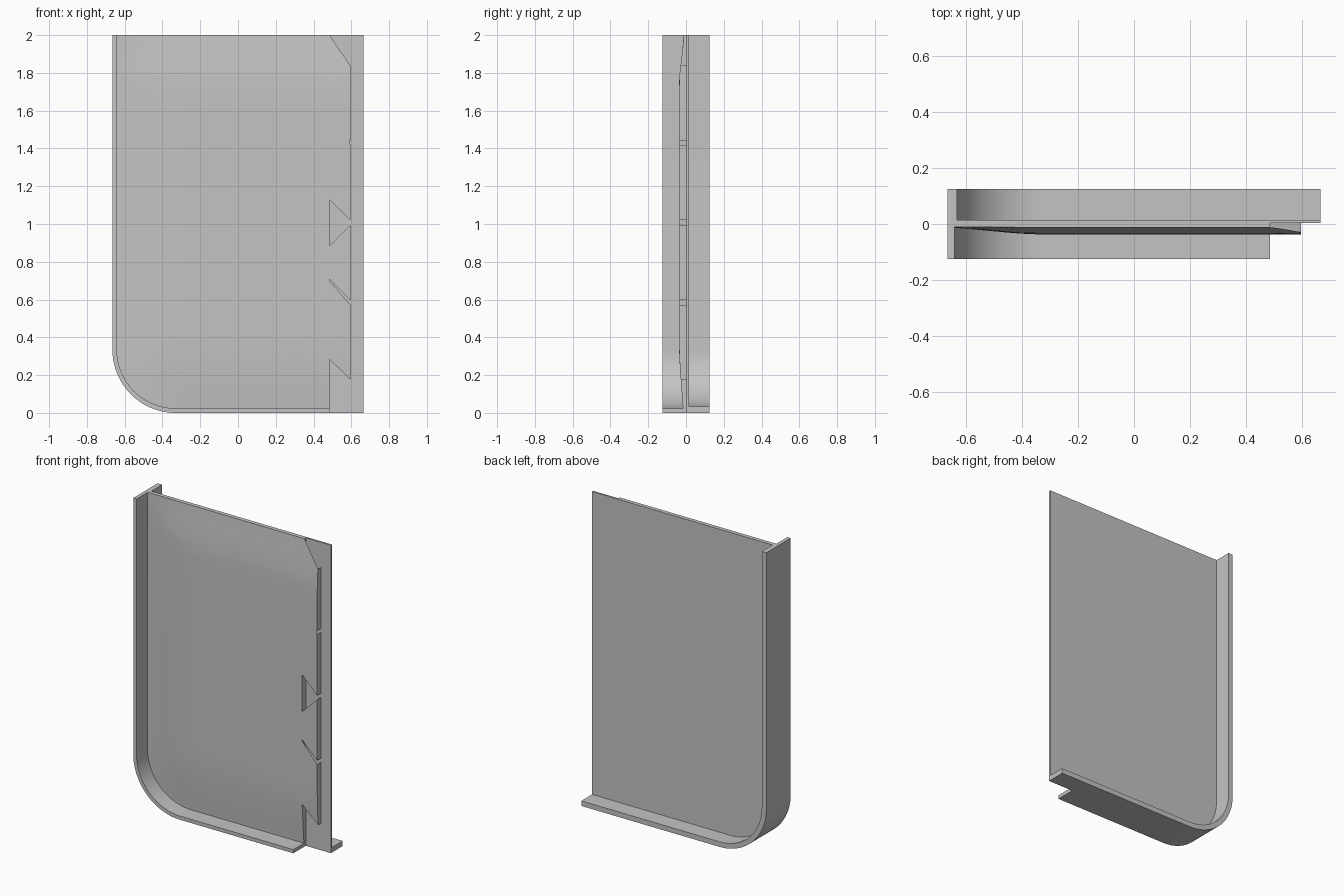
import bpy, bmesh, math
from mathutils import Vector

cube = bpy.data.objects.get("Cube")
if cube:
    bpy.data.objects.remove(cube, do_unlink=True)

grey = bpy.data.materials.new("plain grey")
grey.use_nodes = True
grey.diffuse_color = (0.55, 0.55, 0.55, 1)
grey.node_tree.nodes["Principled BSDF"].inputs["Base Color"].default_value = grey.diffuse_color

LEFT, RIGHT, TOP, RADIUS = -0.665, 0.665, 2.0, 0.335
STEP = 0.485          # where the front rim and the panel body stop


def corner_path(inset, end_x):
    """Side edge, rounded lower corner and bottom edge, moved inwards by inset."""
    pts = [(LEFT + inset, TOP)]
    r = RADIUS - inset
    for i in range(25):
        a = math.pi + math.pi / 2 * i / 24
        pts.append((LEFT + RADIUS + r * math.cos(a), RADIUS + r * math.sin(a)))
    return pts + [(end_x, inset)]


def finish(name, bm):
    bmesh.ops.recalc_face_normals(bm, faces=bm.faces[:])
    mesh = bpy.data.meshes.new(name)
    bm.to_mesh(mesh)
    bm.free()
    mesh.materials.append(grey)
    obj = bpy.data.objects.new(name, mesh)
    bpy.context.collection.objects.link(obj)
    return obj


def select(obj):
    bpy.ops.object.select_all(action="DESELECT")
    obj.select_set(True)
    bpy.context.view_layer.objects.active = obj


def prism(name, outline, y0, y1):
    bm = bmesh.new()
    face = bm.faces.new([bm.verts.new((x, y0, z)) for x, z in outline])
    new = bmesh.ops.extrude_face_region(bm, geom=[face])["geom"]
    bmesh.ops.translate(bm, vec=(0, y1 - y0, 0),
                        verts=[v for v in new if isinstance(v, bmesh.types.BMVert)])
    return finish(name, bm)


def rim(name, thickness, end_x, y0, y1):
    outline = corner_path(0, end_x) + corner_path(thickness, end_x)[::-1]
    return prism(name, outline, y0, y1)


# Thin backing plate with a rim on each side, fused into one body
body = prism("backing_plate_and_rim", corner_path(0, RIGHT) + [(RIGHT, TOP)], 0.003, 0.015)
for part in (rim("front_rim", 0.024, STEP, -0.125, 0.009),
             rim("back_rim", 0.033, RIGHT, 0.009, 0.125)):
    select(body)
    mod = body.modifiers.new("union", "BOOLEAN")
    mod.operation, mod.solver, mod.object = "UNION", "EXACT", part
    bpy.ops.object.modifier_apply(modifier=mod.name)
    bpy.data.objects.remove(part, do_unlink=True)

# Front panel outline with four dovetail tabs along its right edge
outline = corner_path(0.02, STEP)
for i in range(4):
    mid = 0.374 + i * 0.422
    outline += [(STEP, mid - 0.09), (0.595, mid - 0.198),
                (0.595, mid + 0.198), (STEP, mid + 0.09)]
outline.append((STEP, TOP))


def ramp(t):
    t = min(max(t, 0), 1)
    return t * t * (3 - 2 * t)


def panel_front(x, z):
    """Gently swollen front surface."""
    swell = ramp((x + 0.72) / 0.4) * ramp((2.03 - z) / 0.3) * ramp((z + 0.12) / 0.5)
    return -0.011 - 0.026 * swell


bm = bmesh.new()
face = bm.faces.new([bm.verts.new((x, 0.004, z)) for x, z in outline])
bmesh.ops.triangulate(bm, faces=[face])
cuts = [((-0.6 + i * 0.1, 0, 0), (1, 0, 0)) for i in range(12)]
cuts += [((0, 0, 0.1 * i), (0, 0, 1)) for i in range(1, 20)]
for co, no in cuts:
    bmesh.ops.bisect_plane(bm, geom=bm.verts[:] + bm.edges[:] + bm.faces[:],
                           plane_co=Vector(co), plane_no=Vector(no), dist=0.0001)
new = bmesh.ops.extrude_face_region(bm, geom=bm.faces[:], use_keep_orig=True)["geom"]
for v in new:
    if isinstance(v, bmesh.types.BMVert):
        v.co.y = panel_front(v.co.x, v.co.z)
panel = finish("dovetail_panel", bm)

for obj in (body, panel):
    select(obj)
    bpy.ops.object.shade_smooth_by_angle(angle=math.radians(30))
